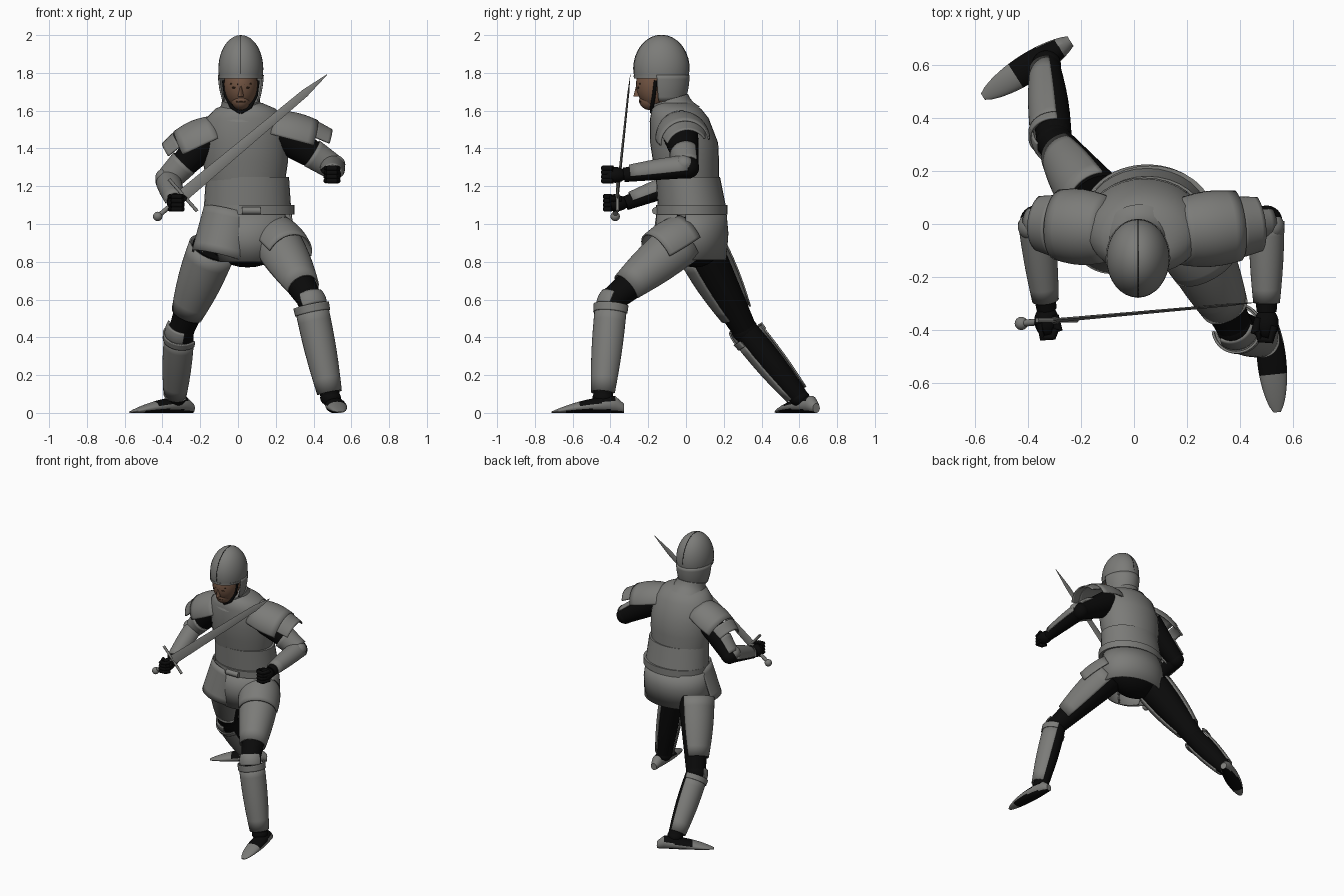
import bpy, bmesh, math
from mathutils import Vector

default_cube = bpy.data.objects.get("Cube")
if default_cube:
    bpy.data.objects.remove(default_cube, do_unlink=True)


def material(name, red, green, blue):
    mat = bpy.data.materials.new(name)
    mat.use_nodes = True
    mat.diffuse_color = (red, green, blue, 1)
    mat.node_tree.nodes["Principled BSDF"].inputs["Base Color"].default_value = mat.diffuse_color
    return mat


STEEL = material("steel grey", .2, .2, .19)
BLACK = material("black cloth", .003, .003, .003)
SKIN = material("skin brown", .17, .09, .055)
DARK = material("dark brown", .04, .02, .01)
UP, BACK, FRONT = Vector((0, 0, 1)), Vector((0, 1, 0)), Vector((0, -1, 0))


def point(x, y, z):
    return Vector((x, y, z))


def finish(name, bm, mat):
    bmesh.ops.recalc_face_normals(bm, faces=bm.faces)
    mesh = bpy.data.meshes.new(name)
    bm.to_mesh(mesh)
    bm.free()
    mesh.materials.append(mat)
    obj = bpy.data.objects.new(name, mesh)
    bpy.context.collection.objects.link(obj)
    bpy.ops.object.select_all(action="DESELECT")
    obj.select_set(True)
    bpy.context.view_layer.objects.active = obj
    bpy.ops.object.shade_smooth_by_angle(angle=math.radians(40))
    return obj


def loft(name, rings, mat=STEEL, facing=FRONT, arc=360, axis=None, sides=32):
    """Join rings of (centre, radius toward facing, side radius); a partial arc becomes a plate."""
    bm = bmesh.new()
    centres = [ring[0] for ring in rings]
    closed = arc == 360
    loops = []
    for i, (centre, depth, width) in enumerate(rings):
        along = axis or centres[min(i + 1, len(rings) - 1)] - centres[max(i - 1, 0)]
        along = along.normalized()
        out = (facing - along * facing.dot(along)).normalized()
        side = along.cross(out)
        loop = []
        for k in range(sides if closed else sides + 1):
            turn = math.radians(arc) * (k / sides - .5)
            loop.append(bm.verts.new(centre + out * depth * math.cos(turn) + side * width * math.sin(turn)))
        loops.append(loop)
    for low, high in zip(loops, loops[1:]):
        for k in range(sides):
            after = (k + 1) % len(low)
            bm.faces.new((low[k], low[after], high[after], high[k]))
    if closed:
        bm.faces.new(loops[0])
        bm.faces.new(loops[-1])
    obj = finish(name, bm, mat)
    if not closed:
        solid = obj.modifiers.new("plate thickness", "SOLIDIFY")
        solid.thickness = .009
        solid.offset = 0
    return obj


def taper(name, start, end, radius, end_radius, bulge=0, squash=1, steps=6, **options):
    """Straight limb or plate with a tapering, slightly swollen outline."""
    rings = []
    for i in range(steps + 1):
        f = i / steps
        r = radius + (end_radius - radius) * f + bulge * math.sin(math.pi * f)
        rings.append((start.lerp(end, f), r, r * squash))
    return loft(name, rings, **options)


def stack(name, x, rows, **options):
    """Upright body section from rows of height, y, depth and width."""
    rings = [(point(x, y, z), depth, width) for z, y, depth, width in rows]
    return loft(name, rings, axis=UP, **options)


def tube(name, path, radius, mat=STEEL, sides=10):
    return loft(name, [(p, radius, radius) for p in path], mat, point(.3, -1, .2), sides=sides)


def ball(name, centre, size, mat=STEEL):
    bm = bmesh.new()
    bmesh.ops.create_uvsphere(bm, u_segments=24, v_segments=14, radius=1)
    bmesh.ops.scale(bm, vec=size, verts=bm.verts)
    bmesh.ops.translate(bm, vec=centre, verts=bm.verts)
    return finish(name, bm, mat)


# Torso armour with stepped waist bands
stack("breastplate", .04, [(1.64, -.06, .09, .09), (1.61, -.05, .13, .16), (1.56, -.035, .155, .21),
                           (1.43, -.01, .18, .225), (1.33, 0, .175, .225), (1.23, .01, .165, .21)])
stack("waist_band", .05, [(1.25, .01, .17, .22), (1.1, .03, .18, .23)])
stack("lower_band", .06, [(1.1, .03, .19, .24), (1.05, .03, .19, .24)])
tube("buckle", [point(.02, -.16, 1.07), point(.12, -.16, 1.07)], .02)
taper("gorget", point(.02, -.06, 1.58), point(.015, -.085, 1.66), .14, .1, bulge=-.01,
      axis=point(0, -.3, 1))

# Hip cloth, rump guard, apron and hanging plates
ball("hip_cloth", point(.05, .05, .91), (.2, .14, .14), BLACK)
stack("rump_guard", .05, [(1.06, .03, .18, .23), (.95, .03, .19, .24), (.81, .03, .18, .24)],
      facing=BACK, arc=200)
stack("front_apron", .05, [(1.06, .03, .18, .22), (.92, .01, .17, .2), (.8, 0, .15, .16)], arc=130)
taper("right_tasset", point(-.03, 0, 1.06), point(-.09, -.03, .82), .15, .155,
      facing=point(-.5, -.9, 0), arc=165)
taper("left_tasset", point(.18, .01, .93), point(.27, -.15, .83), .13, .13, bulge=.01,
      facing=point(.5, -.6, .8), arc=165)

# Head and face
HEAD = point(.015, -.13, 1.82)


def on_head(x, forward, down):
    return HEAD + point(x, -forward, -down)


ball("face", on_head(0, .03, .08), (.09, .105, .13), SKIN)
ball("jaw", on_head(0, .06, .165), (.05, .058, .052), SKIN)
taper("neck", on_head(0, 0, .1), on_head(0, -.01, .23), .06, .06, mat=SKIN)
taper("nose", on_head(0, .128, .08), on_head(0, .125, .145), .004, .024, squash=.65, mat=SKIN, sides=12)
tube("mouth", [on_head(x, .116 - abs(x) / 3, .173) for x in (-.025, 0, .025)], .004, DARK)
for side in (-1, 1):
    ball("eye", on_head(side * .034, .122, .098), (.014, .006, .005), DARK)
    tube("eyebrow", [on_head(side * .015, .13, .08), on_head(side * .055, .112, .078)], .004, DARK)
    tube("chin_strap", [on_head(side * .09, .03, .06), on_head(side * .08, .04, .14),
                        on_head(side * .05, .05, .2), on_head(0, .05, .23)], .01, BLACK)

# Helmet: egg-shaped dome, rim, neck guard and centre seam
DEPTH, WIDTH, HEIGHT = .148, .119, .18
loft("helmet_dome", [(HEAD + UP * HEIGHT * math.sin(a), DEPTH * math.cos(a), WIDTH * math.cos(a))
                     for a in map(math.radians, range(-15, 90, 8))], axis=UP)
taper("helmet_rim", on_head(0, 0, .035), on_head(0, 0, .05), .147, .146, squash=.81)
taper("helmet_neck_guard", on_head(0, 0, .03), on_head(0, -.005, .17), .145, .115, bulge=.006,
      squash=.81, facing=BACK, arc=200, axis=UP)
tube("helmet_seam", [HEAD + FRONT * DEPTH * math.cos(a) + UP * HEIGHT * math.sin(a)
                     for a in map(math.radians, range(-8, 186, 10))], .0018, BLACK)


# Legs: cloth core with plates wrapped around the outer side, and shoes
def leg(side, hip, knee, ankle, heel, toe, outward):
    taper(side + "_thigh_cloth", hip, knee, .115, .066, mat=BLACK)
    taper(side + "_calf_cloth", knee, ankle, .066, .05, bulge=.01, mat=BLACK)
    ball(side + "_knee_joint", knee, (.07, .07, .07), BLACK)
    ball(side + "_ankle_joint", ankle, (.055, .055, .045), BLACK)
    plate = dict(facing=outward, arc=240)
    taper(side + "_thigh_plate", hip, hip.lerp(knee, .8), .13, .085, bulge=.01, **plate)
    taper(side + "_shin_plate", knee.lerp(ankle, .08), knee.lerp(ankle, .95), .084, .062, bulge=.007,
          **plate)
    taper(side + "_shin_cuff", knee.lerp(ankle, .06), knee.lerp(ankle, .14), .092, .09, **plate)
    taper(side + "_knee_guard", knee.lerp(hip, .06), knee.lerp(ankle, .1), .078, .082, bulge=.006,
          facing=outward + FRONT * .5, arc=110)
    length = toe - heel
    rings = []
    for i in range(17):
        f = i / 16
        high = .042 * (1 - f * f) * min(1, .5 + f * 4) + .004
        wide = .055 * math.sqrt(math.sin(math.pi * (.05 + .93 * f)))
        rings.append((heel.lerp(toe, f) + UP * high, high, wide))
    shoe = loft(side + "_shoe", rings, facing=UP, axis=length)
    # Black sole and instep between the steel heel and toe cap
    shoe.data.materials.append(BLACK)
    for face in shoe.data.polygons:
        along = (face.center - heel).dot(length) / length.length_squared
        instep = .15 < along < .65 and face.normal.z > .35
        if instep or face.normal.z < -.6 and along < .8:
            face.material_index = 1


leg("left", hip=point(.2, -.02, .9), knee=point(.38, -.39, .6), ankle=point(.49, -.44, .08),
    heel=point(.5, -.33, 0), toe=point(.54, -.71, 0), outward=point(.6, -.8, .1))
leg("right", hip=point(-.13, .08, .87), knee=point(-.3, .31, .44), ankle=point(-.33, .6, .08),
    heel=point(-.24, .69, 0), toe=point(-.57, .48, 0), outward=point(-.8, -.5, .1))


# Arms: sleeve, layered shoulder plates, arm plates and gloved fist
def arm(side, sign, shoulder, elbow, wrist):
    taper(side + "_upper_sleeve", shoulder, elbow, .095, .058, mat=BLACK)
    taper(side + "_lower_sleeve", elbow, wrist, .057, .038, mat=BLACK)
    ball(side + "_elbow_joint", elbow, (.06, .06, .06), BLACK)
    lifted = elbow + UP * .08
    inner = shoulder - point(sign * .06, 0, 0)
    top = point(sign * .25, -.1, 1)
    taper(side + "_shoulder_plate", inner, shoulder.lerp(lifted, .6), .12, .13, bulge=.015,
          facing=top, arc=170)
    taper(side + "_shoulder_lame", shoulder.lerp(lifted, .55), shoulder.lerp(lifted, .85), .125, .11,
          facing=top, arc=130)
    taper(side + "_upper_arm_plate", shoulder.lerp(elbow, .6), elbow, .078, .066,
          facing=point(sign * .4, -.8, .4), arc=200)
    over = point(sign * .15, 0, 1)
    ball(side + "_elbow_guard", elbow + point(sign * .02, -.02, .015), (.048, .05, .048))
    taper(side + "_forearm_plate", elbow, elbow.lerp(wrist, .9), .063, .046, bulge=.004,
          facing=over, arc=195)
    palm = wrist + FRONT * .045
    ball(side + "_palm", palm, (.046, .06, .042), BLACK)
    for k in range(4):
        knuckle = palm + point(sign * .03, -.01, .035 - k * .022)
        curl = [point(0, 0, 0), point(-.015, -.055, 0), point(-.055, -.05, 0), point(-.065, -.02, 0)]
        tube(side + "_finger", [knuckle + point(c.x * sign, c.y, c.z) for c in curl], .014, BLACK)
    tube(side + "_thumb", [palm + point(sign * -.03, .02, .02), palm + point(sign * -.045, -.04, .025)],
         .016, BLACK)


arm("left", 1, shoulder=point(.22, -.03, 1.48), elbow=point(.5, .01, 1.3), wrist=point(.5, -.33, 1.26))
arm("right", -1, shoulder=point(-.15, -.02, 1.46), elbow=point(-.37, .01, 1.23),
    wrist=point(-.33, -.32, 1.11))

# Sword held across the chest
pommel, tip = point(-.425, -.375, 1.04), point(.47, -.295, 1.79)
guard = pommel.lerp(tip, .15)
shoulder_of_tip = pommel.lerp(tip, .87)
sweep = point(.075, 0, -.085)
ball("pommel", pommel, (.025, .025, .025))
tube("grip", [pommel, guard], .013)
tube("crossguard", [guard - sweep, guard + sweep], .009)
taper("blade", guard, shoulder_of_tip, .008, .005, squash=4.2, sides=4)
taper("blade_tip", shoulder_of_tip, tip, .005, .0005, squash=4.2, sides=4)
